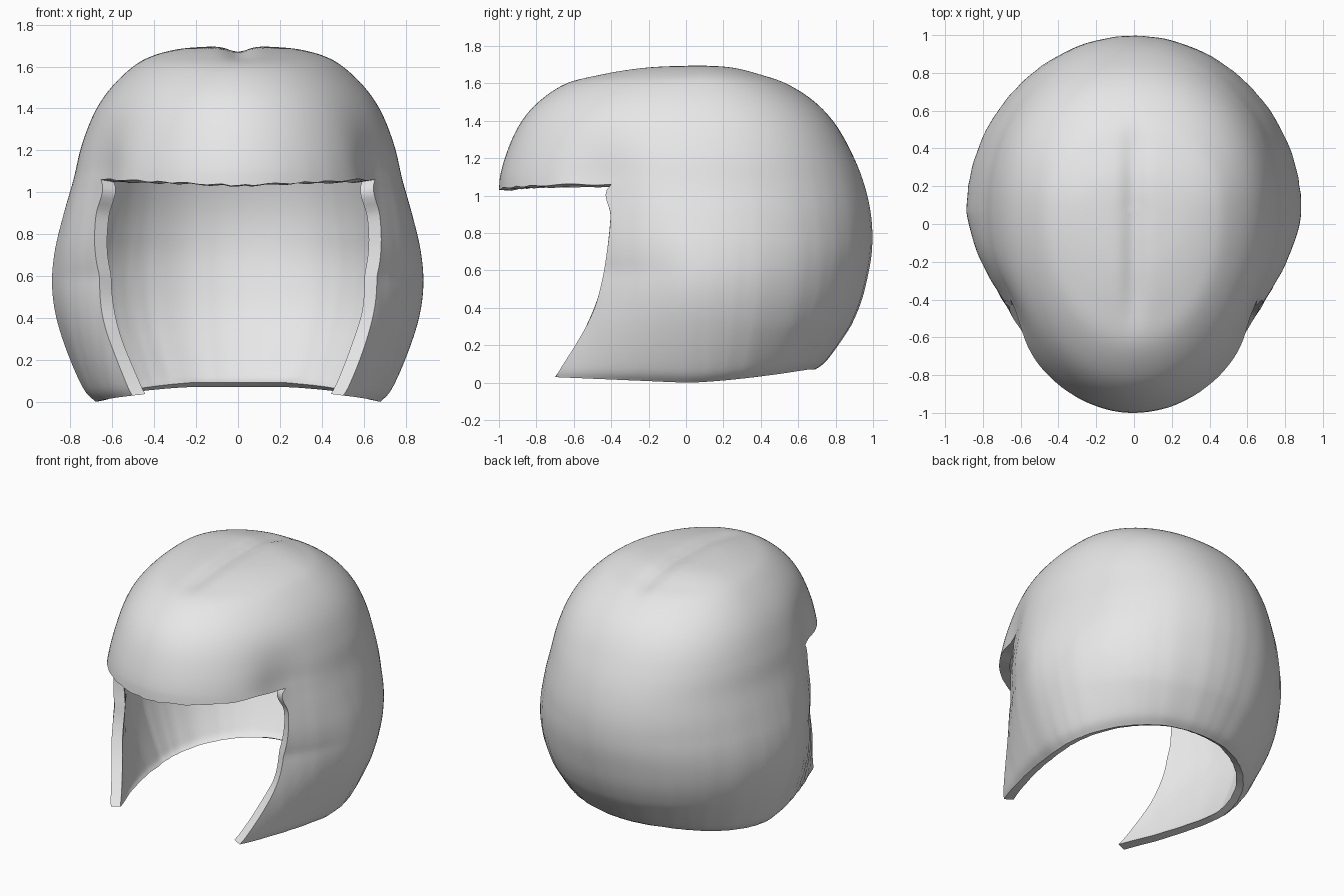
import bpy, bmesh, math
from mathutils import Vector

cube = bpy.data.objects.get("Cube")
if cube:
    bpy.data.objects.remove(cube, do_unlink=True)

# Horizontal sections: height, half width, front y, back y, y of the face opening
SECTIONS = [
    (0.00, 0.68, -1.44, 0.69, -0.70),
    (0.06, 0.735, -1.32, 0.75, -0.665),
    (0.22, 0.807, -1.17, 0.84, -0.575),
    (0.40, 0.865, -1.05, 0.925, -0.49),
    (0.56, 0.886, -0.99, 0.97, -0.445),
    (0.72, 0.873, -0.98, 0.995, -0.42),
    (0.89, 0.833, -0.995, 0.99, -0.403),
    (1.06, 0.785, -1.00, 0.953, -0.40),
    (1.22, 0.747, -0.962, 0.89, 0),
    (1.38, 0.685, -0.89, 0.80, 0),
    (1.50, 0.605, -0.79, 0.69, 0),
    (1.60, 0.50, -0.64, 0.54, 0),
    (1.65, 0.41, -0.46, 0.40, 0),
    (1.682, 0.29, -0.27, 0.28, 0),
    (1.694, 0.16, -0.10, 0.18, 0),
    (1.696, 0.03, 0.04, 0.10, 0),
]
FRINGE_ROW = 7      # section where the fringe begins
STEPS = 6           # rows between sections
SIDE, BACK, FRINGE = 16, 64, 48
YC = 0.07           # y of the widest point


def clamp(v):
    return max(0, min(1, v))


def spline(a, b, c, d, t):
    return b + 0.5 * t * (c - a + t * (2*a - 5*b + 4*c - d + t * (3*(b - c) + d - a)))


def section(i):
    k = min(i // STEPS, len(SECTIONS) - 2)
    rows = [SECTIONS[max(0, min(len(SECTIONS) - 1, k + o))] for o in (-1, 0, 1, 2)]
    return [spline(*v, i / STEPS - k) for v in zip(*rows)]


def curve_point(w, depth, n, phi):
    # quarter of a superellipse, from the side to the middle
    return w * abs(math.cos(phi)) ** (2 / n), YC + depth * max(0, math.sin(phi)) ** (2 / n)


def opening_angle(a, n, y):
    return math.asin(min(1, ((YC - y) / a) ** (n / 2)))


def finish(x, y, z, fringe_edge):
    # soft combed strands near the hem, raised nape, wavy fringe edge, centre parting
    ang = math.atan2(x, y - YC)
    k = 1 + 0.003 * math.sin(ang * 34 + 2 * math.sin(ang * 9)) * clamp(1 - z / 1.3)
    spread = 0.25 if z > 1.06 else 0.4
    pinch = 1 - 0.08 * math.exp(-((y + 0.46) / 0.2) ** 2 - ((z - 1.06) / spread) ** 2)
    z += clamp(1 - z / 0.3) * (0.07 * clamp(y / 0.65) ** 1.5 + 0.03 * clamp(-y / 0.7))
    if fringe_edge:
        z += -0.028 * (1 - clamp(abs(x) / 0.6)) + 0.004 * math.sin(x * 46 + math.sin(x * 17))
    if z > 1.5:
        z -= 0.026 * math.exp(-(x / 0.06) ** 2 - (y / 0.5) ** 6)
    return x * k * pinch, YC + (y - YC) * k, z


# Outer surface: sides and back run the full height, the fringe closes the upper rows
bm = bmesh.new()
fringe_start = FRINGE_ROW * STEPS
last = (len(SECTIONS) - 1) * STEPS
rows = []
for i in range(last + 1):
    z, w, yf, yb, ye = section(i)
    a, b = YC - yf, yb - YC
    n = 1.5 + 0.5 * clamp((z - 0.6) / 0.46)
    n_back = 2 + 0.15 * clamp((z - 0.8) / 0.5)
    if i <= fringe_start:
        edge = opening_angle(a, n, ye)
    half = [curve_point(w, -a, n, edge * (1 - j / SIDE)) for j in range(SIDE)]
    back = []
    for j in range(BACK + 1):
        x, y = curve_point(w, b, n_back, math.pi * j / BACK)
        back.append((x if 2 * j < BACK else -x, y))
    pts = half + back + [(-x, y) for x, y in reversed(half)]
    first_fringe = len(pts)
    if i >= fringe_start:
        for j in range(1, FRINGE):
            phi = edge + (math.pi - 2 * edge) * j / FRINGE
            x, y = curve_point(w, -a, n, phi)
            pts.append((-x if 2 * j < FRINGE else x, y))
    rows.append([bm.verts.new(finish(x, y, z, i == fringe_start and j >= first_fringe))
                 for j, (x, y) in enumerate(pts)])

for i, (lo, hi) in enumerate(zip(rows, rows[1:])):
    count = len(lo) if i >= fringe_start else len(lo) - 1
    for j in range(count):
        k = (j + 1) % len(lo)
        bm.faces.new((lo[j], lo[k], hi[k], hi[j]))
crown = bm.verts.new((0, YC, 1.67))
top = rows[-1]
for j in range(len(top)):
    bm.faces.new((top[j], top[(j + 1) % len(top)], crown))

# Inner surface: offset inwards, level with the hem at the bottom, joined by a rim
bm.normal_update()
inner = {}
for v in list(bm.verts):
    low = clamp(1 - v.co.z / 0.3)
    offset = Vector((v.normal.x, v.normal.y, v.normal.z * (1 - 0.8 * low)))
    inner[v] = bm.verts.new(v.co - 0.07 * offset)
rim = [e for e in bm.edges if e.is_boundary]
for f in list(bm.faces):
    bm.faces.new([inner[v] for v in reversed(f.verts)])
for e in rim:
    p, q = e.verts
    bm.faces.new((p, q, inner[q], inner[p]))
bmesh.ops.recalc_face_normals(bm, faces=bm.faces)

mesh = bpy.data.meshes.new("bobbed_hair")
bm.to_mesh(mesh)
bm.free()
hair = bpy.data.objects.new("bobbed_hair", mesh)
bpy.context.collection.objects.link(hair)

# Single hair colour
mat = bpy.data.materials.new("light_grey")
mat.use_nodes = True
colour = (0.8, 0.8, 0.8, 1)
mat.diffuse_color = colour
for node in mat.node_tree.nodes:
    if node.type == 'BSDF_PRINCIPLED':
        node.inputs["Base Color"].default_value = colour
mesh.materials.append(mat)

# Smooth shading with crisp rims
bpy.ops.object.select_all(action='DESELECT')
hair.select_set(True)
bpy.context.view_layer.objects.active = hair
bpy.ops.object.shade_smooth_by_angle(angle=math.radians(40))
